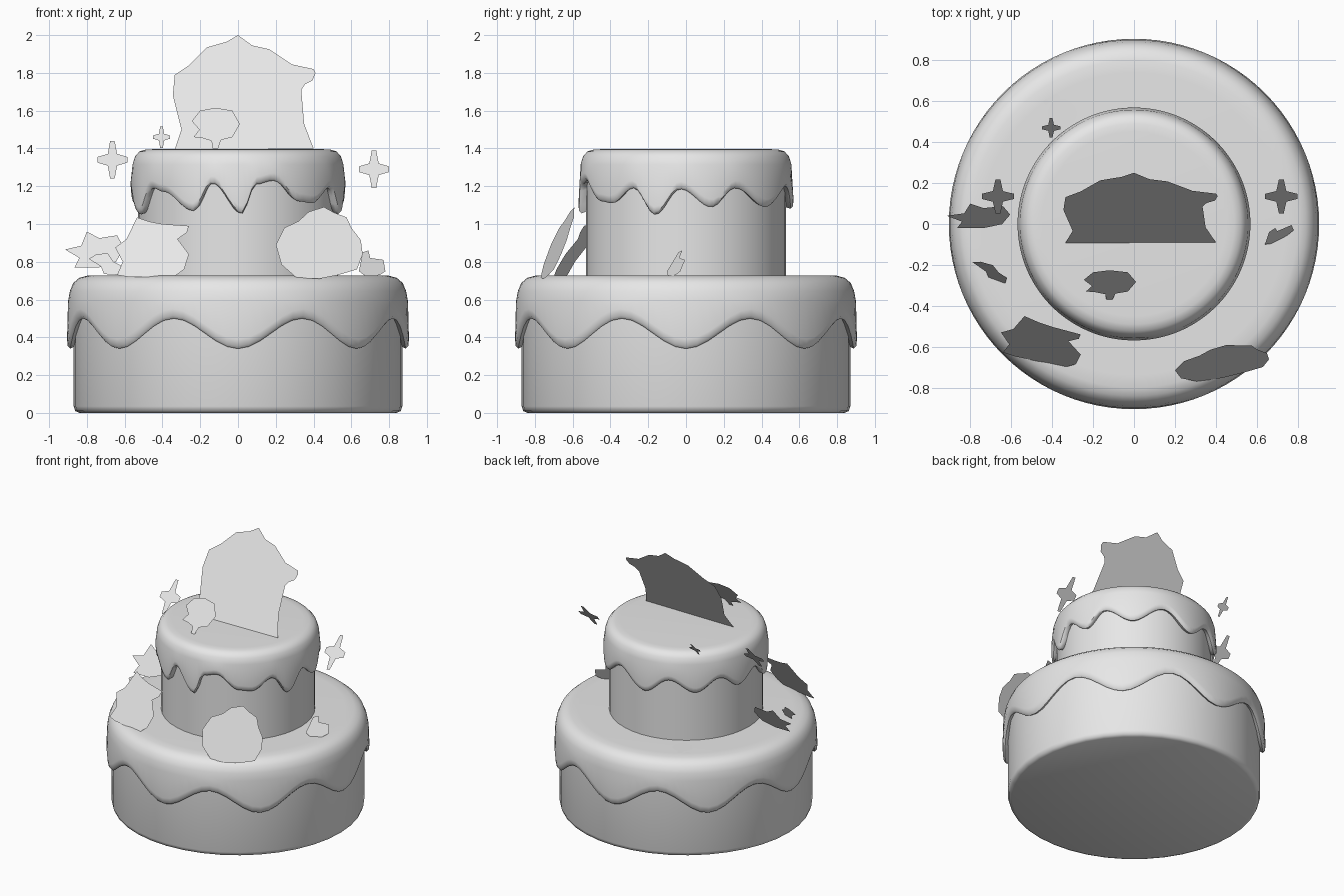
import bpy, bmesh, math
from math import sin, cos, pi, radians

if "Cube" in bpy.data.objects:
    bpy.data.objects.remove(bpy.data.objects["Cube"])

icing_grey = bpy.data.materials.new("light_grey")
icing_grey.diffuse_color = (0.8, 0.8, 0.8, 1)
icing_grey.use_nodes = True
icing_grey.node_tree.nodes["Principled BSDF"].inputs["Base Color"].default_value = icing_grey.diffuse_color


def make(name, bm, smooth=True):
    me = bpy.data.meshes.new(name)
    bm.to_mesh(me)
    bm.free()
    me.materials.append(icing_grey)
    ob = bpy.data.objects.new(name, me)
    bpy.context.collection.objects.link(ob)
    if smooth:
        bpy.ops.object.select_all(action='DESELECT')
        ob.select_set(True)
        bpy.context.view_layer.objects.active = ob
        bpy.ops.object.shade_smooth_by_angle(angle=radians(50))
    return ob


def lathe(name, segs, rows):
    """rows(angle) gives (radius, z) from first cap to last; angle 0 is the front."""
    bm = bmesh.new()
    cols = []
    for i in range(segs):
        a = 2 * pi * i / segs
        cols.append([bm.verts.new((r * sin(a), -r * cos(a), z)) for r, z in rows(a)])
    n = len(cols[0])
    for i in range(segs):
        p, q = cols[i], cols[(i + 1) % segs]
        for j in range(n - 1):
            bm.faces.new((p[j], p[j + 1], q[j + 1], q[j]))
    bm.faces.new([c[0] for c in cols])
    bm.faces.new([c[-1] for c in cols])
    bmesh.ops.recalc_face_normals(bm, faces=bm.faces)
    return make(name, bm)


# cake tiers
lathe("lower_tier", 40, lambda a: [(.84, 0), (.862, .01), (.87, .035), (.87, .64)])
lathe("upper_tier", 40, lambda a: [(.53, .70), (.53, 1.36)])


# lower icing: eight even waves
def lower_icing(a):
    e = .42 - .08 * cos(8 * a)
    return [(.74, .728), (.80, .726), (.84, .715), (.872, .688), (.89, .645), (.9, .59),
            (.905, e + .05), (.902, e + .015), (.888, e), (.86, e + .015)]


# upper icing: uneven drips, (degrees from front, edge height)
DRIPS = [(2, 1.055), (10, 1.21), (19.5, 1.23), (36, 1.12), (45, 1.11), (60, 1.19),
         (73, 1.05), (87, 1.185), (104, 1.09), (118, 1.19), (139, 1.09), (162, 1.2),
         (184, 1.08), (203, 1.19), (222, 1.1), (240, 1.19), (256, 1.1), (272, 1.18),
         (292, 1.05), (306, 1.19), (315, 1.17), (335, 1.07), (346, 1.215), (362, 1.055)]


def drip_edge(a):
    d = (math.degrees(a) - 2) % 360 + 2
    for (d0, z0), (d1, z1) in zip(DRIPS, DRIPS[1:]):
        if d <= d1:
            t = (1 - cos(pi * (d - d0) / (d1 - d0))) / 2
            return z0 + (z1 - z0) * t
    return DRIPS[0][1]


def upper_icing(a):
    e = drip_edge(a)
    return [(.45, 1.396), (.49, 1.394), (.522, 1.384), (.545, 1.358), (.558, 1.315),
            (.569, e + .04), (.567, e + .013), (.553, e), (.522, e + .012)]


lathe("lower_icing", 96, lower_icing)
lathe("upper_icing", 144, upper_icing)


# flat cutout decorations: outline in (x, z), y follows a tilted plane
def cutout(name, outline, y0, x0, z0, b, k):
    bm = bmesh.new()
    bm.faces.new([bm.verts.new((x, y0 + b * (x - x0) + k * (z - z0), z)) for x, z in outline])
    bm.normal_update()
    if bm.faces[:][0].normal.y > 0:
        bmesh.ops.reverse_faces(bm, faces=bm.faces[:])
    bmesh.ops.triangulate(bm, faces=bm.faces[:])
    make(name, bm, smooth=False)


cutout("topper", [(-.335, 1.395), (-.30, 1.50), (-.345, 1.68), (-.335, 1.79), (-.26, 1.84),
                  (-.165, 1.935), (-.06, 1.965), (0, 2.0), (.075, 1.945), (.165, 1.925),
                  (.285, 1.845), (.40, 1.82), (.41, 1.80), (.395, 1.76), (.355, 1.74),
                  (.335, 1.71), (.35, 1.53), (.40, 1.40)], -.09, 0, 1.4, 0, .567)
cutout("small_topper", [(-.245, 1.545), (-.2, 1.6), (-.12, 1.615), (-.03, 1.6), (.01, 1.53),
                        (-.03, 1.46), (-.09, 1.445), (-.105, 1.4), (-.135, 1.4), (-.14, 1.44),
                        (-.19, 1.455), (-.235, 1.46), (-.205, 1.5)], -.37, 0, 1.4, 0, .67)
cutout("front_left_cutout", [(-.64, .73), (-.61, .80), (-.65, .875), (-.59, .92), (-.535, 1.035),
                             (-.47, 1.013), (-.40, 1.0), (-.26, .99), (-.27, .955), (-.32, .92),
                             (-.26, .84), (-.285, .76), (-.34, .72), (-.58, .72)],
       -.70, -.34, .72, -.22, .658)
cutout("front_right_cutout", [(.20, .89), (.245, .98), (.32, 1.015), (.375, 1.065), (.455, 1.09),
                              (.51, 1.06), (.575, 1.035), (.60, .98), (.65, .915), (.66, .84),
                              (.63, .76), (.53, .73), (.43, .71), (.31, .715), (.23, .785)],
       -.715, .20, .89, .163, .416)
cutout("left_cutout", [(-.915, .865), (-.83, .885), (-.80, .96), (-.735, .925), (-.64, .94),
                       (-.605, .875), (-.645, .80), (-.735, .77), (-.865, .77), (-.84, .82)],
       -.02, 0, .77, 0, .63)
cutout("small_left_cutout", [(-.79, .815), (-.75, .84), (-.69, .845), (-.66, .80), (-.62, .78),
                             (-.63, .73), (-.71, .735), (-.725, .775)],
       -.29, -.63, .73, -.33, .6)
cutout("small_right_cutout", [(.66, .85), (.69, .86), (.70, .82), (.77, .81), (.78, .75),
                              (.75, .73), (.68, .72), (.64, .75)], -.1, .64, .75, .5, .5)


# four-pointed sparkles with blunt tips
def sparkle(name, x, y, z, w, h):
    pts = []
    for i in range(4):
        for da, r in ((-.15, .96), (.15, .96), (pi / 4, .42)):
            a = i * pi / 2 + da
            pts.append((x + w * r * cos(a), z + h * r * sin(a)))
    cutout(name, pts, y, x, z, 0, .83)


sparkle("left_sparkle", -.665, .135, 1.34, .083, .105)
sparkle("right_sparkle", .72, .135, 1.29, .083, .105)
sparkle("back_sparkle", -.405, .47, 1.46, .047, .06)

# thin round spots lying on the icing
for i, (x, y, z, r) in enumerate([(-.35, .54, .73, .07), (-.43, .595, .73, .013),
                                  (-.38, .615, .73, .02)]):
    bm = bmesh.new()
    bmesh.ops.create_circle(bm, cap_ends=True, segments=20, radius=r)
    bmesh.ops.translate(bm, verts=bm.verts[:], vec=(x, y, z))
    make(f"icing_spot_{i + 1}", bm, smooth=False)
